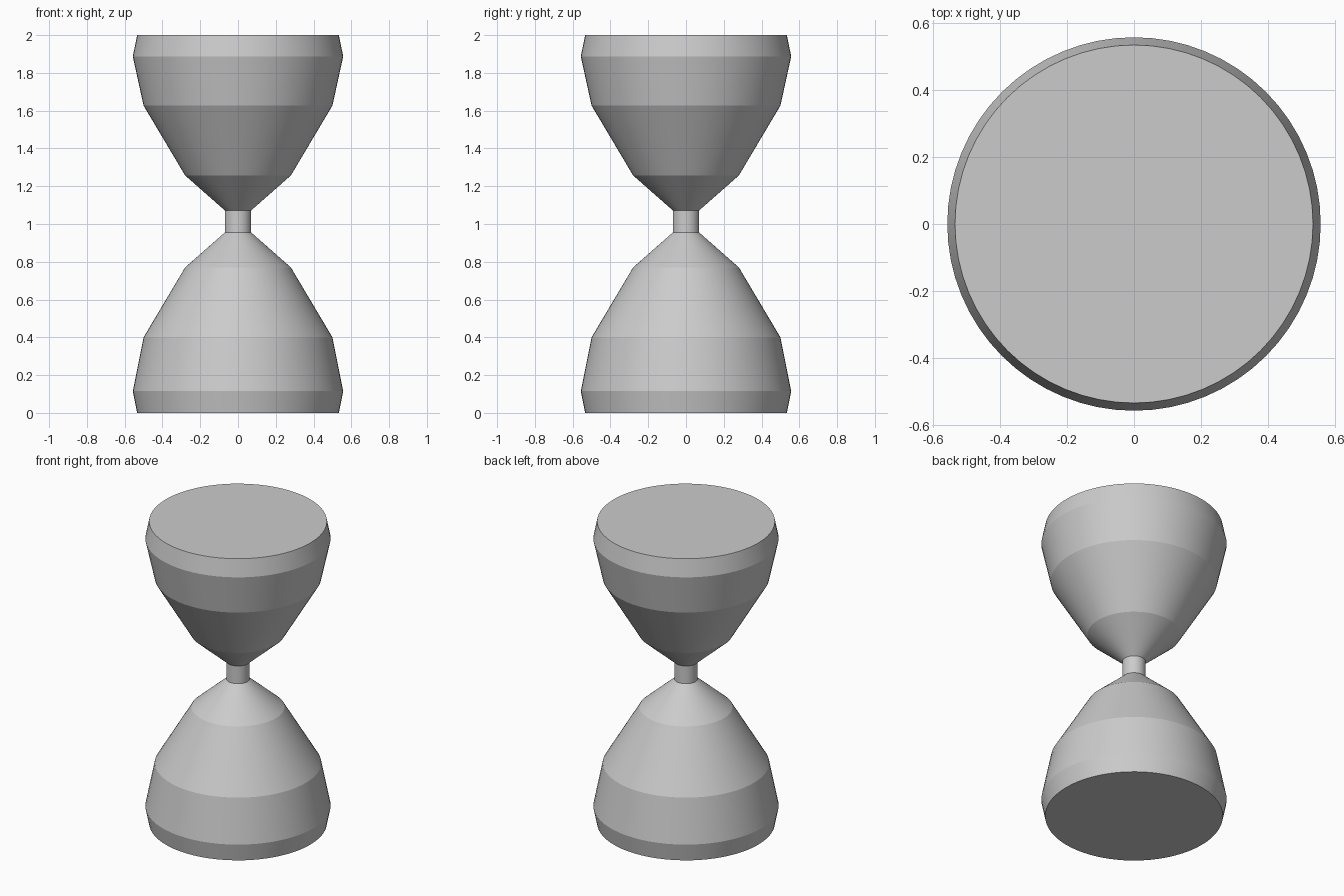
import bpy, bmesh, math

if "Cube" in bpy.data.objects:
    bpy.data.objects.remove(bpy.data.objects["Cube"])

SEGMENTS = 64


def lathe(name, profile, cap_bottom=False, cap_top=False):
    """Revolve (radius, z) points around the z axis."""
    bm = bmesh.new()
    rings = []
    for r, z in profile:
        rings.append([bm.verts.new((r * math.cos(2 * math.pi * i / SEGMENTS),
                                    r * math.sin(2 * math.pi * i / SEGMENTS), z))
                      for i in range(SEGMENTS)])
    for a, b in zip(rings, rings[1:]):
        for i in range(SEGMENTS):
            j = (i + 1) % SEGMENTS
            bm.faces.new((a[i], a[j], b[j], b[i]))
    if cap_bottom:
        bm.faces.new(rings[0][::-1])
    if cap_top:
        bm.faces.new(rings[-1])
    mesh = bpy.data.meshes.new(name)
    bm.to_mesh(mesh)
    bm.free()
    obj = bpy.data.objects.new(name, mesh)
    bpy.context.collection.objects.link(obj)
    # Round bands stay smooth, the creases between bands stay sharp
    bpy.ops.object.select_all(action='DESELECT')
    obj.select_set(True)
    bpy.context.view_layer.objects.active = obj
    bpy.ops.object.shade_smooth_by_angle(angle=math.radians(10))
    return obj


# Lower bulb, widest just above the base
lathe("lower_bulb", [(0.534, 0), (0.557, 0.115), (0.50, 0.40),
                     (0.28, 0.77), (0.07, 0.955)], cap_bottom=True)

# Narrow neck joining the bulbs
lathe("neck", [(0.07, 0.955), (0.07, 1.072)])

# Upper bulb, the lower one turned over
lathe("upper_bulb", [(0.07, 1.072), (0.28, 1.257), (0.50, 1.627),
                     (0.557, 1.887), (0.534, 2.0)], cap_top=True)
